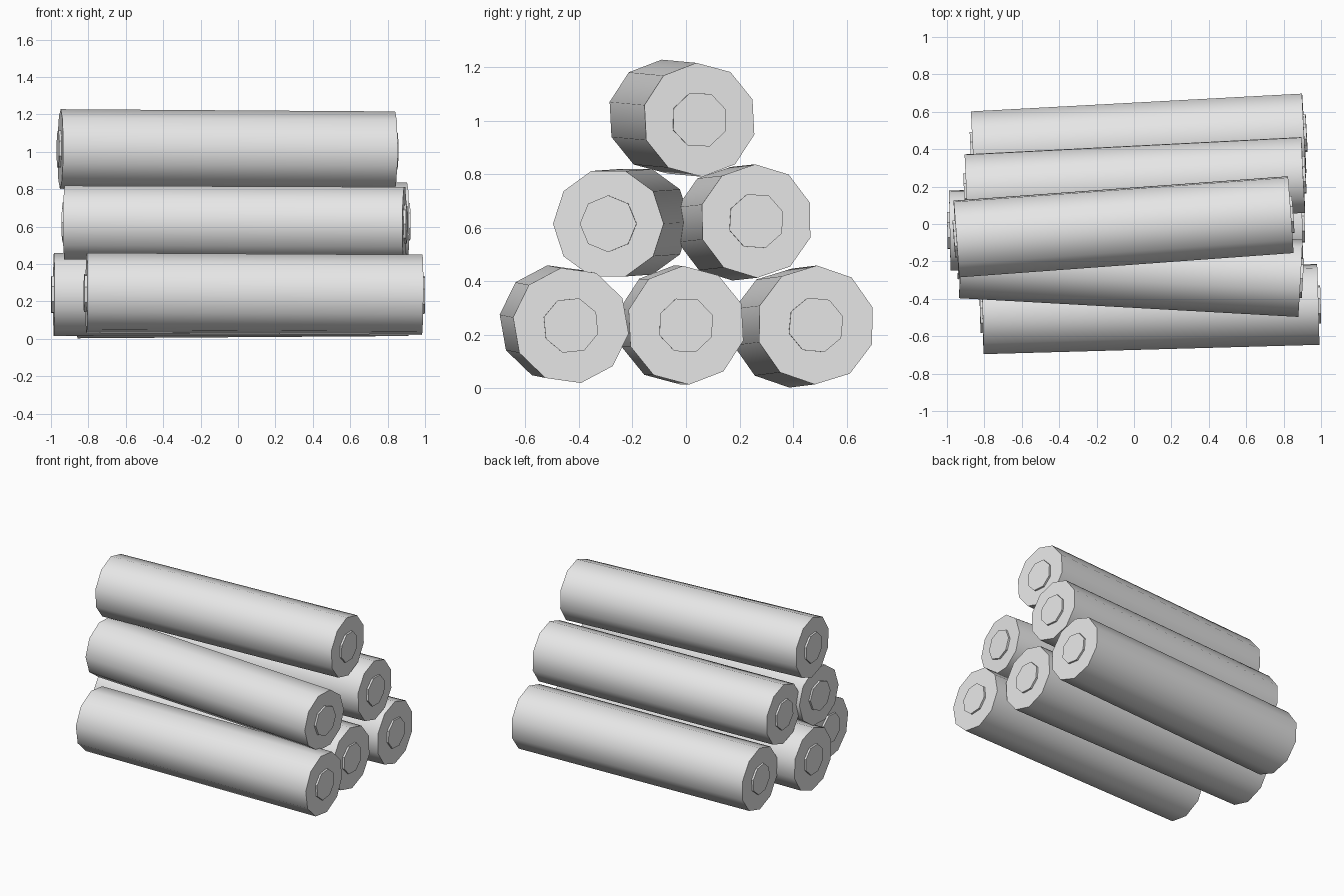
import bpy
import bmesh
from math import radians
from mathutils import Matrix, Vector

cube = bpy.data.objects.get("Cube")
if cube:
    bpy.data.objects.remove(cube, do_unlink=True)

# One plain grey wood colour
wood = bpy.data.materials.new("grey wood")
wood.use_nodes = True
colour = (0.8, 0.8, 0.8, 1)
wood.diffuse_color = colour
wood.node_tree.nodes["Principled BSDF"].inputs["Base Color"].default_value = colour

# Local x, y, z of a cylinder turned to world y, z, x
LAY_DOWN = Matrix(((0, 0, 1), (1, 0, 0), (0, 1, 0))).to_4x4()


def rod(name, start, end, radius, sides, turn):
    """Closed prism between two points, with one corner at the angle turn."""
    start, end = Vector(start), Vector(end)
    axis = end - start
    aim = Vector((1, 0, 0)).rotation_difference(axis).to_matrix().to_4x4()
    first = 90 % (360 / sides)
    spin = Matrix.Rotation(radians(turn - first), 4, "Z")
    place = Matrix.Translation((start + end) / 2) @ aim @ LAY_DOWN @ spin
    bm = bmesh.new()
    bmesh.ops.create_cone(bm, cap_ends=True, segments=sides, radius1=radius,
                          radius2=radius, depth=axis.length, matrix=place)
    mesh = bpy.data.meshes.new(name)
    bm.to_mesh(mesh)
    bm.free()
    mesh.materials.append(wood)
    obj = bpy.data.objects.new(name, mesh)
    bpy.context.collection.objects.link(obj)
    bpy.ops.object.select_all(action="DESELECT")
    obj.select_set(True)
    bpy.context.view_layer.objects.active = obj
    bpy.ops.object.shade_smooth_by_angle(angle=radians(40))


def log(name, start, end, radius, turn):
    """Ten-sided log with a raised core disc at both ends."""
    rod(name, start, end, radius, 10, turn)
    start, end = Vector(start), Vector(end)
    lip = (end - start).normalized() * 0.013
    rod(name + "_core", start - lip, end + lip, 0.106, 8, turn)


# Bottom row
log("bottom_front_log", (-0.81, -0.48, 0.245), (0.985, -0.43, 0.235), 0.218, 28)
log("bottom_middle_log", (-0.985, -0.035, 0.237), (0.9, 0, 0.236), 0.222, 21)
log("bottom_back_log", (-0.86, 0.39, 0.225), (0.91, 0.485, 0.237), 0.222, 17)
# Middle row
log("middle_front_log", (-0.925, -0.19, 0.622), (0.89, -0.29, 0.615), 0.207, 0)
log("middle_back_log", (-0.895, 0.17, 0.615), (0.905, 0.262, 0.625), 0.212, 19)
# Top
log("top_log", (-0.95, -0.08, 1.015), (0.838, 0.05, 1.003), 0.213, 21)
